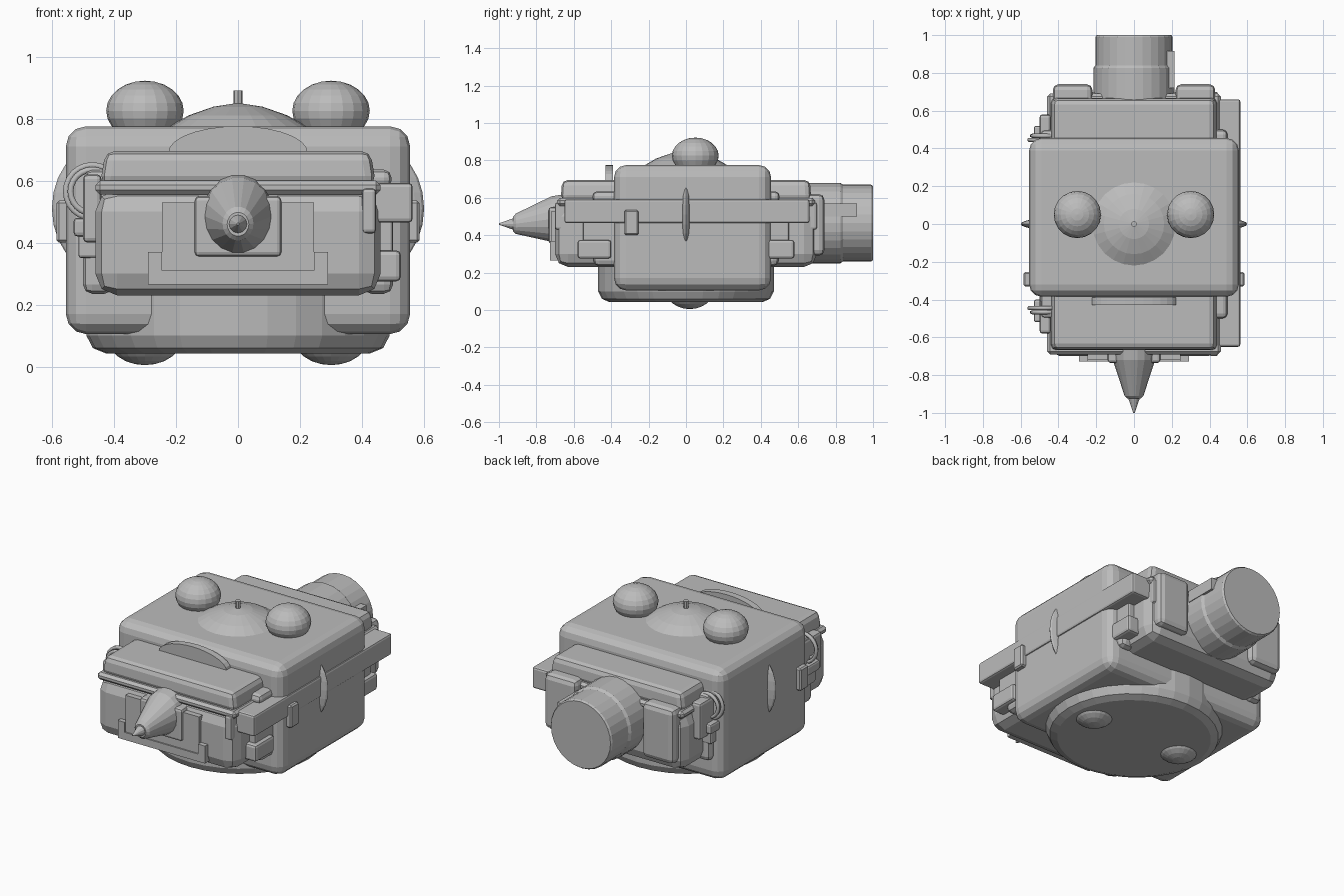
import bpy, bmesh, math
from mathutils import Matrix, Vector

old = bpy.data.objects.get("Cube")
if old:
    bpy.data.objects.remove(old, do_unlink=True)

grey = bpy.data.materials.new("hull_grey")
grey.use_nodes = True
grey.diffuse_color = (0.5, 0.5, 0.5, 1)
grey.node_tree.nodes["Principled BSDF"].inputs["Base Color"].default_value = (0.5, 0.5, 0.5, 1)


def finish(name, bm, bevel=0, segments=2):
    bmesh.ops.recalc_face_normals(bm, faces=bm.faces)
    mesh = bpy.data.meshes.new(name)
    bm.to_mesh(mesh)
    bm.free()
    mesh.materials.append(grey)
    obj = bpy.data.objects.new(name, mesh)
    bpy.context.collection.objects.link(obj)
    if bevel:
        mod = obj.modifiers.new("rounded_edges", "BEVEL")
        mod.width = bevel
        mod.segments = segments
        mod.limit_method = "ANGLE"
        mod.angle_limit = math.radians(40)
    return obj


def box(name, x, y, z, bevel=0, segments=2, taper=1.0):
    """Box from (low, high) ranges; taper narrows its top."""
    bm = bmesh.new()
    bmesh.ops.create_cube(bm, size=1)
    mid = Vector([sum(r) / 2 for r in (x, y, z)])
    size = Vector([abs(r[1] - r[0]) for r in (x, y, z)])
    for v in bm.verts:
        k = taper if v.co.z > 0 else 1
        v.co = Vector((v.co.x * size.x * k, v.co.y * size.y * k, v.co.z * size.z)) + mid
    return finish(name, bm, bevel, segments)


def ellipsoid(name, centre, radii):
    bm = bmesh.new()
    bmesh.ops.create_uvsphere(bm, u_segments=20, v_segments=12, radius=1)
    bmesh.ops.transform(bm, matrix=Matrix.Translation(centre) @ Matrix.Diagonal((*radii, 1)), verts=bm.verts)
    return finish(name, bm)


def lathe(name, profile, axis="Z", centre=(0, 0, 0), sides=24, scale=(1, 1, 1)):
    """Revolve (radius, distance) points about an axis."""
    bm = bmesh.new()
    rings = []
    for r, d in profile:
        ring = []
        for i in range(sides):
            a = math.tau * i / sides
            u, w = r * math.cos(a), r * math.sin(a)
            p = (u, w, d) if axis == "Z" else (u, d, w)
            ring.append(bm.verts.new([c + q * s for c, q, s in zip(centre, p, scale)]))
        rings.append(ring)
    for a, b in zip(rings, rings[1:]):
        for i in range(sides):
            j = (i + 1) % sides
            bm.faces.new((a[i], a[j], b[j], b[i]))
    bm.faces.new(rings[0])
    bm.faces.new(rings[-1])
    return finish(name, bm)


def ring(name, centre, radius, tube):
    """Thin hoop standing in the xz plane."""
    curve = bpy.data.curves.new(name, "CURVE")
    curve.dimensions = "3D"
    curve.bevel_depth = tube
    curve.bevel_resolution = 1
    spline = curve.splines.new("POLY")
    n = 24
    spline.points.add(n - 1)
    for i, p in enumerate(spline.points):
        a = math.tau * i / n
        p.co = (centre[0] + radius * math.cos(a), centre[1], centre[2] + radius * math.sin(a), 1)
    spline.use_cyclic_u = True
    curve.materials.append(grey)
    obj = bpy.data.objects.new(name, curve)
    bpy.context.collection.objects.link(obj)


# Central hull and round belly
box("main_hull", (-0.555, 0.555), (-0.385, 0.455), (0.105, 0.775), 0.065, 3)
lathe("belly_disc", [(0.41, 0.043), (0.45, 0.06), (0.47, 0.1), (0.47, 0.24)],
      sides=32, scale=(1.04, 1, 1))

# Roof dome and pin
lathe("roof_dome", [(0.225, 0.76), (0.22, 0.775), (0.16, 0.81), (0.08, 0.838), (0.015, 0.848)])
lathe("roof_pin", [(0.015, 0.84), (0.015, 0.89)], sides=8)

# Parts mirrored on both sides of the hull
for s, side in ((1, "left"), (-1, "right")):
    ellipsoid(side + "_roof_ball", (s * 0.3, 0.05, 0.825), (0.125, 0.125, 0.097))
    ellipsoid(side + "_belly_ball", (s * 0.3, 0.02, 0.102), (0.125, 0.125, 0.097))
    ellipsoid(side + "_side_fin", (s * 0.45, 0, 0.51), (0.15, 0.03, 0.2))
    box(side + "_side_clip", (s * 0.53, s * 0.585), (-0.33, -0.255), (0.4, 0.535), 0.008, 1)

# Matching front and rear modules
for s, end in ((-1, "front"), (1, "rear")):
    box(end + "_hood", (-0.445, 0.445), (s * 0.3, s * 0.67), (0.585, 0.695), 0.03, 2, 0.96)
    box(end + "_rim", (-0.46, 0.46), (s * 0.3, s * 0.69), (0.555, 0.6), 0.015, 1)
    box(end + "_shell", (-0.46, 0.46), (s * 0.3, s * 0.7), (0.23, 0.57), 0.07, 2)
    for t, side in ((1, "left"), (-1, "right")):
        box(f"{end}_{side}_column", (t * 0.4, t * 0.5), (s * 0.34, s * 0.495), (0.235, 0.59), 0.03)
        box(f"{end}_{side}_capsule", (t * 0.4, t * 0.495), (s * 0.34, s * 0.5), (0.575, 0.635), 0.025)
    # Hoops and latch boxes on the right side
    for k in (0, 1):
        ring(f"{end}_hoop_{k + 1}", (-0.47, s * (0.445 + 0.022 * k), 0.565), 0.085 - 0.015 * k, 0.011)
    box(end + "_upper_latch", (-0.5, -0.44), (s * 0.4, s * 0.58), (0.4, 0.62), 0.015)
    box(end + "_latch", (-0.53, -0.45), (s * 0.4, s * 0.52), (0.42, 0.48), 0.012)
    box(end + "_lower_latch", (-0.515, -0.44), (s * 0.42, s * 0.5), (0.35, 0.44), 0.01)

# Long rail on the left side, with brackets
box("side_rail", (0.43, 0.563), (-0.65, 0.66), (0.465, 0.592), 0.012)
for s, end in ((-1, "front"), (1, "rear")):
    box(end + "_rail_bracket", (0.4, 0.445), (s * 0.55, s * 0.7), (0.43, 0.575), 0.012)
    box(end + "_lower_bracket", (0.42, 0.525), (s * 0.4, s * 0.58), (0.275, 0.375), 0.015)
    box(end + "_bracket_post", (0.44, 0.5), (s * 0.42, s * 0.55), (0.3, 0.48), 0.01)

# Half-round crest on the front hood
lathe("front_crest", [(0.225, -0.43), (0.225, -0.39)], "Y", (0, 0, 0.69), 28, (1, 1, 0.38))

# Nose panel, frame and cone
box("nose_panel", (-0.245, 0.245), (-0.72, -0.65), (0.3, 0.53))
box("nose_sill", (-0.29, 0.29), (-0.728, -0.65), (0.265, 0.31))
for s, side in ((1, "left"), (-1, "right")):
    box(side + "_sill_end", (s * 0.245, s * 0.29), (-0.728, -0.65), (0.3, 0.37))
box("nose_mount", (-0.14, 0.14), (-0.735, -0.6), (0.355, 0.55), 0.015)
cone = lathe("nose_cone", [(0.115, -0.62), (0.112, -0.72), (0.05, -0.91), (0.035, -0.925)],
             "Y", (0, 0, 0), 18, (1, 1, 1.1))
for v in cone.data.vertices:
    v.co.z += 0.46 + 0.04 * (v.co.y + 0.92) / 0.3
lathe("nose_tip", [(0.032, -0.91), (0.028, -0.93), (0.004, -1.0)], "Y", (0, 0, 0.46), 12)

# Rear pillars and engine drum
for s, side in ((1, "left"), (-1, "right")):
    box(side + "_rear_pillar", (s * 0.22, s * 0.43), (0.6, 0.74), (0.29, 0.62), 0.03)
lathe("engine_drum", [(0.215, 0.6), (0.215, 0.825), (0.205, 0.84), (0.205, 0.99), (0.198, 1.0)],
      "Y", (0, 0, 0.465), 28)
box("drum_tab", (0.17, 0.215), (0.72, 0.915), (0.5, 0.57))
